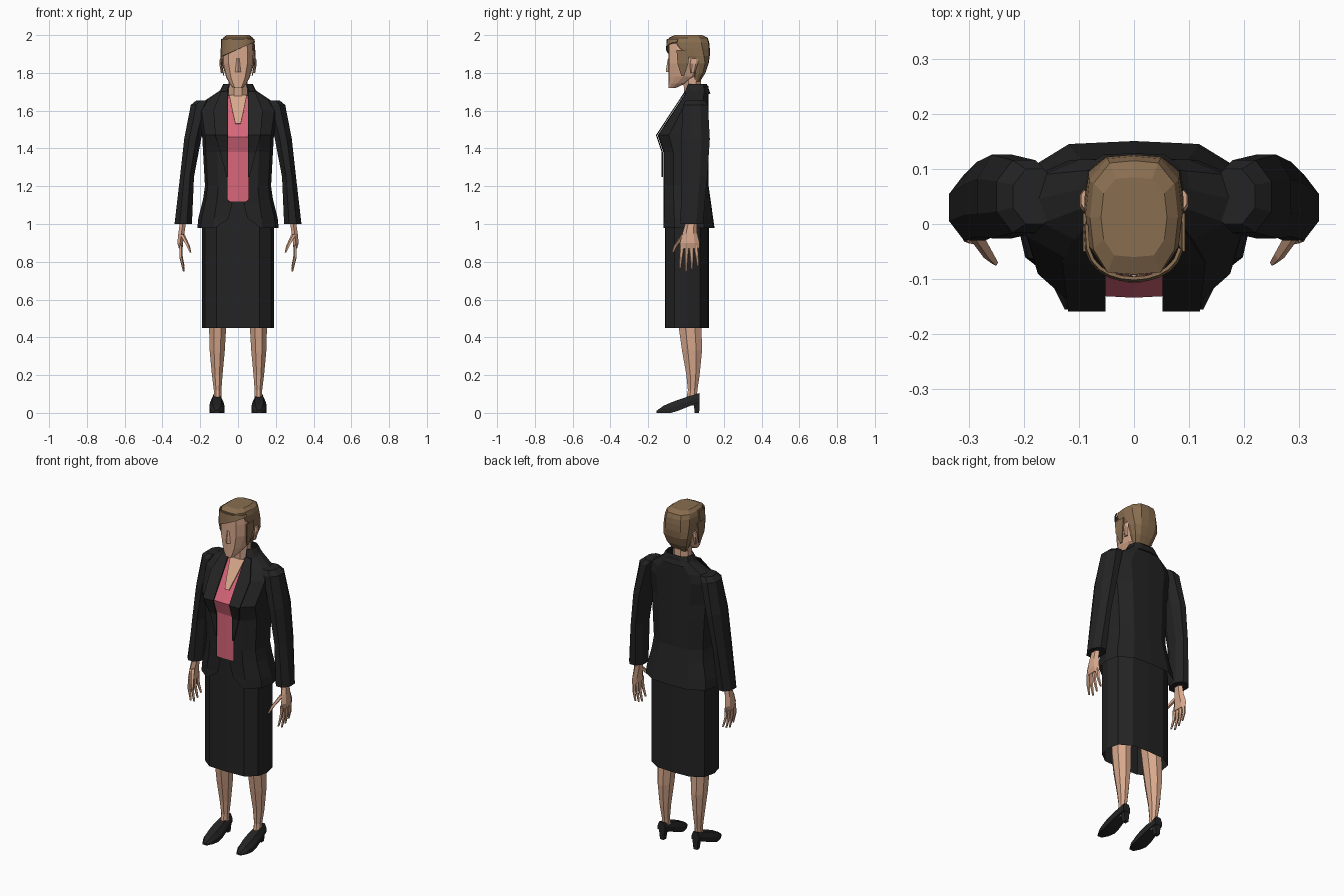
import bpy, bmesh, math

cube = bpy.data.objects.get("Cube")
if cube:
    bpy.data.objects.remove(cube, do_unlink=True)


def material(name, *rgb):
    mat = bpy.data.materials.new(name)
    mat.use_nodes = True
    mat.diffuse_color = (*rgb, 1)
    shader = mat.node_tree.nodes["Principled BSDF"]
    shader.inputs["Base Color"].default_value = (*rgb, 1)
    shader.inputs["Roughness"].default_value = 0.9
    return mat


skin = material("skin", 0.68, 0.39, 0.26)
brown = material("brown hair", 0.25, 0.155, 0.08)
black = material("black cloth", 0.017, 0.017, 0.017)
pink = material("pink blouse", 0.68, 0.13, 0.19)


def loft(name, rings, mat, closed=True, caps=True, mirror=True, thickness=0):
    """Skin a list of equally long point rows with flat quads."""
    bm = bmesh.new()
    rows = [[bm.verts.new(point) for point in ring] for ring in rings]
    count = len(rows[0])
    for lower, upper in zip(rows, rows[1:]):
        for i in range(count if closed else count - 1):
            j = (i + 1) % count
            bm.faces.new((lower[i], lower[j], upper[j], upper[i]))
    if caps:
        bm.faces.new(rows[0])
        bm.faces.new(rows[-1])
    bmesh.ops.recalc_face_normals(bm, faces=bm.faces)
    mesh = bpy.data.meshes.new(name)
    bm.to_mesh(mesh)
    bm.free()
    mesh.materials.append(mat)
    part = bpy.data.objects.new(name, mesh)
    bpy.context.collection.objects.link(part)
    if mirror:
        modifier = part.modifiers.new("mirror", 'MIRROR')
        modifier.use_clip = True
        modifier.merge_threshold = 0.0005
    if thickness:
        modifier = part.modifiers.new("thickness", 'SOLIDIFY')
        modifier.thickness = thickness
        modifier.offset = 0


def half_ring(z, width, front, back, gap=0):
    """Left half of a body section, from the front opening to the centre back."""
    depth = back - front
    return [(gap, front, z),
            (max(.6 * width, gap + .004), front + .02 * depth, z),
            (.92 * width, front + .22 * depth, z),
            (width, front + .5 * depth, z),
            (.92 * width, front + .8 * depth, z),
            (.55 * width, back - .02 * depth, z),
            (0, back, z)]


def oval(z, x, y, rx, ry, sides):
    """Level ring whose flat sides touch the given radii."""
    grow = 1 / math.cos(math.pi / sides)
    angles = [(i + .5) * math.tau / sides for i in range(sides)]
    return [(x + rx * grow * math.cos(a), y + ry * grow * math.sin(a), z) for a in angles]


def body(name, sections, mat, caps=False):
    loft(name, [half_ring(*section) for section in sections], mat, closed=False, caps=caps)


def limb(name, sections, mat, sides=8, mirror=True):
    loft(name, [oval(*section, sides) for section in sections], mat, mirror=mirror)


def plate(name, rows, mat, mirror=True):
    loft(name, rows, mat, closed=False, caps=False, mirror=mirror, thickness=.006)


def chest(z):
    """Front of the jacket: sloping above the bust, a small shelf below it."""
    bust = 1.47
    if z > bust:
        return -.15 + .66 * (z - bust)
    return -.15 + min(.4 * (bust - z), .03)


def spine(z):
    """Back of the jacket, flaring out below the waist."""
    return .12 + .14 * max(0, 1.2 - z)


# Skirt and blouse
body("skirt", [(z, width, -.112, .122) for z, width in
               ((.45, .19), (1, .19), (1.12, .165))], black)
body("blouse", [(z, width, chest(z) + .012, .1) for z, width in
                ((1.1, .14), (1.38, .15), (1.46, .15), (1.68, .08))], pink, caps=True)

# Jacket with cutaway hem and straight opening
opening = .055
hem = [(.98, .215, .12), (1.03, .21, .05), (1.11, .19, .03)]
upper_jacket = [(1.13, .185), (1.2, .175), (1.38, .185), (1.47, .19),
                (1.6, .21), (1.65, .18), (1.7, .105), (1.73, .07)]
jacket = hem + [(z, width, opening) for z, width in upper_jacket]
body("jacket", [(z, width, chest(z), spine(z), gap) for z, width, gap in jacket], black)

# Lapels and collar
lapel = ((1.25, .06), (1.38, .095), (1.47, .12), (1.6, .13), (1.7, .09))
plate("lapel", [[(x, chest(z) - .006, z) for x in (opening - .003, edge)]
                for z, edge in lapel], black)
plate("collar", [half_ring(1.69, .1, -.01, .126)[1:],
                 half_ring(1.74, .075, .01, .108)[1:]], black)

# Sleeves
limb("sleeve", [(1, .29, .03, .046, .06), (1.25, .27, .045, .037, .068),
                (1.45, .24, .05, .045, .076), (1.63, .2, .05, .05, .066),
                (1.655, .18, .05, .04, .05)], black)

# Hands
limb("palm", [(.87, .303, .02, .01, .045), (.9, .306, .02, .015, .045),
              (.95, .3, .02, .016, .034), (1.03, .288, .03, .016, .022)], skin, sides=6)
for i, finger in enumerate(("index", "middle", "ring", "little")):
    y = -.02 + .024 * i
    spread = .008 * (i - 1.5)
    tip = .745 + .018 * abs(i - 1.2)
    knuckle = .885
    limb(finger + "_finger", [(tip, .288, y + spread, .004, .005),
                              ((tip + knuckle) / 2, .302, y + spread / 2, .007, .008),
                              (knuckle, .303, y, .008, .011)], skin, sides=5)
limb("thumb", [(.85, .252, -.07, .004, .005), (.885, .265, -.055, .008, .009),
               (.945, .296, -.005, .011, .015)], skin, sides=5)

# Legs
limb("leg", [(.04, .108, .025, .02, .03), (.12, .108, .035, .02, .025),
             (.2, .11, .037, .028, .035), (.33, .11, .032, .04, .053),
             (.45, .108, .022, .045, .06), (.6, .1, .02, .055, .065)], skin)


def shoe_section(t):
    """Cross-section from toe (0) to heel (1), with an arched sole."""
    y = -.155 + .227 * t
    sole = .4 * max(0, y + .07)
    top = .012 + .093 * t ** .7
    side = sole + (top - sole) / 2
    width = .014 + .022 * math.sin(math.pi * t ** .7) + .01 * t
    outline = ((-1, sole), (1, sole), (1, side), (.6, top), (-.6, top), (-1, side))
    return [(.112 + width * x, y, z) for x, z in outline]


# Heeled shoes
loft("shoe", [shoe_section(i / 6) for i in range(7)], black)
limb("shoe_heel", [(0, .11, .058, .012, .012), (.07, .11, .055, .02, .016)], black, sides=4)

# Neck and neckline
limb("neck", [(1.62, 0, .045, .055, .05), (1.7, 0, .035, .05, .045),
              (1.82, 0, .03, .048, .048)], skin, mirror=False)
plate("neckline", [[(x, chest(z) + .007, z) for x in (0, width)] for z, width in
                   ((1.53, .014), (1.6, .03), (1.68, .046))], skin)

# Head, nose and ears
body("head", [(z, width, -.093, back) for z, width, back in
              ((1.72, .026, -.055), (1.745, .046, 0), (1.78, .064, .06),
               (1.85, .083, .1), (1.92, .084, .11), (1.97, .076, .1))], skin, caps=True)
plate("nose", [[(0, -.09 - height, z), (width, -.09, z)] for z, width, height in
               ((1.805, .013, .014), (1.83, .01, .011), (1.875, .005, .003))], skin)
limb("ear", [(1.8, .086, .035, .005, .01), (1.85, .092, .042, .007, .018),
             (1.875, .09, .045, .006, .015)], skin, sides=6)

# Short hair with sideburns
body("hair", [(1.755, .048, .035, .075), (1.8, .07, .035, .103),
              (1.85, .086, .025, .12), (1.89, .09, -.03, .126),
              (1.93, .09, -.07, .126), (1.96, .088, -.088, .123),
              (1.985, .08, -.092, .115), (2, .06, -.06, .085)], brown, caps=True)
plate("sideburn", [[(x, front, z), (x, back, z)] for x, front, back, z in
                   ((.075, -.025, -.01, 1.785), (.088, -.045, .012, 1.85),
                    (.09, -.05, .02, 1.92))], brown)

# Slanted fringe sweeping across the forehead
fringe_edge = []
for degrees in range(-90, 90, 15):
    a = math.radians(degrees)
    fringe_edge.append((.09 * math.sin(a), -.103 * max(0, math.cos(a)) ** .6,
                        1.925 + .04 * math.sin(a)))
fringe_top = [(x * .96, y * .96, 1.978) for x, y, z in fringe_edge]
plate("fringe", [fringe_edge, fringe_top], brown, mirror=False)
